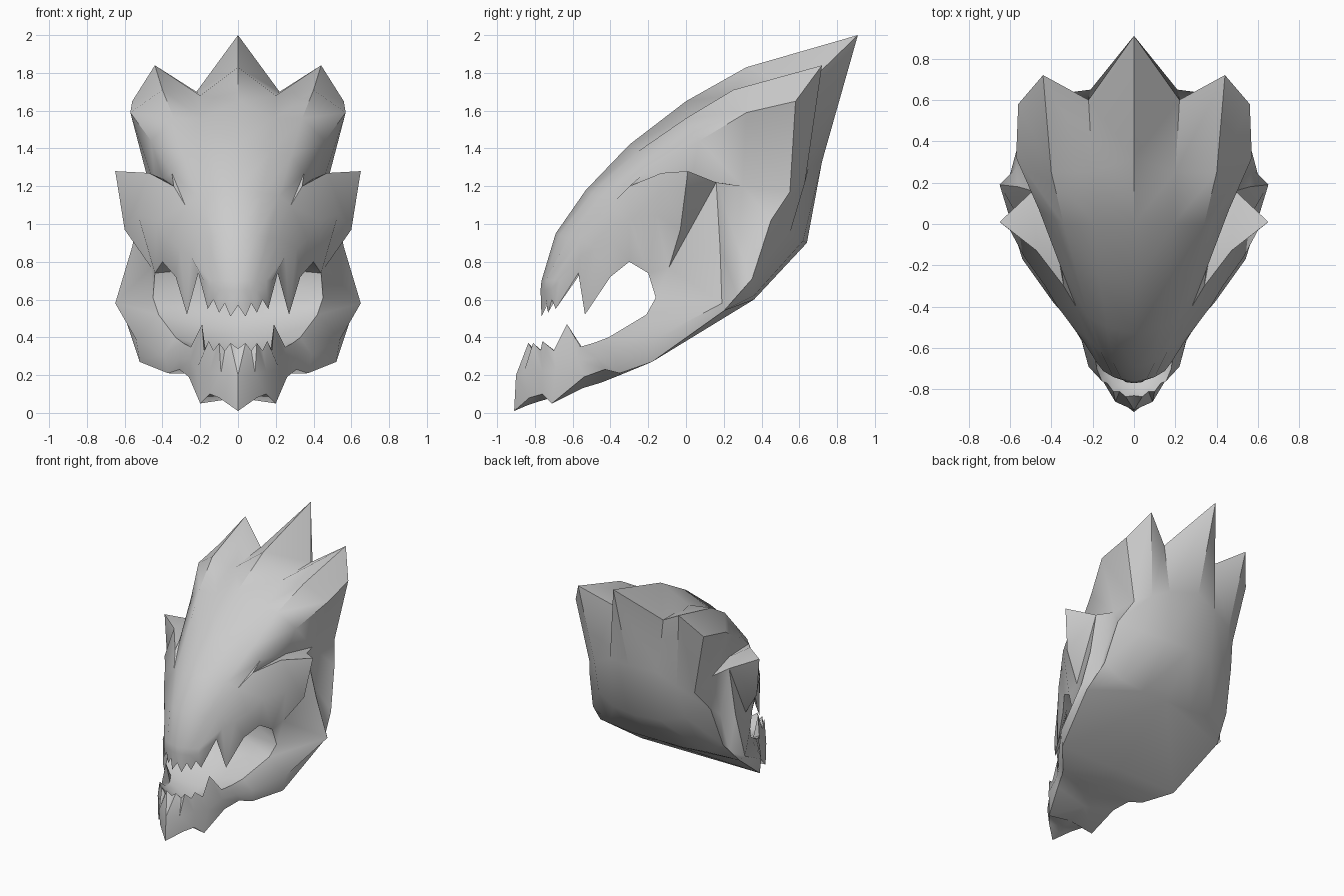
import bpy, bmesh

default_cube = bpy.data.objects.get("Cube")
if default_cube:
    bpy.data.objects.remove(default_cube, do_unlink=True)

# One plain bone-grey material
bone = bpy.data.materials.new("bone grey")
bone.use_nodes = True
bone_colour = (0.6, 0.6, 0.6, 1)
bone.diffuse_color = bone_colour
bone.node_tree.nodes["Principled BSDF"].inputs["Base Color"].default_value = bone_colour


def finish(name, mesh_builder, angle):
    """Turn a half-model bmesh into a mirrored object with shaded edges."""
    bmesh.ops.remove_doubles(mesh_builder, verts=mesh_builder.verts, dist=0.002)
    bmesh.ops.dissolve_degenerate(mesh_builder, edges=mesh_builder.edges, dist=0.001)
    bmesh.ops.recalc_face_normals(mesh_builder, faces=mesh_builder.faces)
    mesh = bpy.data.meshes.new(name)
    mesh_builder.to_mesh(mesh)
    mesh_builder.free()
    mesh.materials.append(bone)
    part = bpy.data.objects.new(name, mesh)
    bpy.context.collection.objects.link(part)
    mirror = part.modifiers.new("left and right", "MIRROR")
    mirror.use_clip = True
    bpy.ops.object.select_all(action="DESELECT")
    part.select_set(True)
    bpy.context.view_layer.objects.active = part
    bpy.ops.object.modifier_apply(modifier=mirror.name)
    bpy.ops.object.shade_smooth_by_angle(angle=angle)


def loft(mesh_builder, *rails):
    """Skin a sheet between rails of equal length; repeated points give triangles."""
    for first, second in zip(rails, rails[1:]):
        for index in range(len(first) - 1):
            corners = [first[index], first[index + 1], second[index + 1], second[index]]
            unique = list(dict.fromkeys(corners))
            if len(unique) > 2:
                mesh_builder.faces.new([mesh_builder.verts.new(co) for co in unique])


def gum_behind(teeth, height):
    """Level gum line a little inside a zigzag row of teeth."""
    return [(x * 0.88, y + 0.03, height) for x, y, z in teeth]


shell = bmesh.new()

# Crest: rails run from the snout back to the crown points
spine = [(0, -.765, .7), (0, -.69, .95), (0, -.53, 1.18), (0, -.3, 1.42),
         (0, 0, 1.65), (0, .32, 1.83), (0, .91, 2)]
valley = [(.06, -.75, .7), (.1, -.67, .94), (.13, -.5, 1.16), (.17, -.26, 1.38),
          (.19, 0, 1.56), (.2, .25, 1.68), (.22, .6, 1.7)]
ridge = [(.1, -.74, .7), (.16, -.62, .93), (.22, -.45, 1.15), (.28, -.22, 1.36),
         (.34, 0, 1.56), (.4, .25, 1.71), (.44, .72, 1.84)]
edge = [(.15, -.7, .7), (.22, -.56, .92), (.28, -.4, 1.1), (.35, -.22, 1.27),
        (.46, .07, 1.44), (.57, .32, 1.59), (.56, .58, 1.65)]
loft(shell, spine, valley, ridge, edge)

# Muzzle side and flared brow, down to an upper lip that dips into the fang
brow_start, brow_mid, brow_tip = (.34, -.3, 1.2), (.47, -.13, 1.27), (.65, .01, 1.28)
brow_top = [edge[0], edge[0], edge[1], edge[1], edge[2], brow_start, brow_mid, brow_tip]
brow_side = [(.15, -.71, .66), (.18, -.67, .7), (.25, -.56, .83), (.31, -.48, .87),
             (.37, -.4, .92), (.43, -.3, 1.02), (.53, -.16, 1.05), (.6, -.03, .97)]
upper_lip = [(.13, -.71, .6), (.16, -.69, .55), (.21, -.57, .74), (.27, -.535, .52),
             (.33, -.4, .72), (.4, -.3, .8), (.44, -.2, .74), (.46, -.09, .77)]
loft(shell, brow_top, brow_side, upper_lip)

# Blunt snout front with its row of small teeth
snout_lip = [(0, -.76, .57), (.04, -.765, .51), (.07, -.74, .58),
             (.1, -.73, .53), upper_lip[0]]
loft(shell, [spine[0], valley[0], ridge[0], ridge[0], edge[0]],
     [(0, -.77, .65), (.04, -.76, .65), (.07, -.75, .65), (.1, -.74, .65), brow_side[0]],
     snout_lip)

# Gums and roof of the mouth
snout_gum = gum_behind(snout_lip, .62)
upper_gum = [snout_gum[-1], (.14, -.65, .64), (.19, -.55, .75), (.24, -.47, .75),
             (.3, -.39, .76), (.37, -.29, .82), upper_lip[6]]
roof = [(0, -.7, .64), (0, -.65, .68), (0, -.55, .77), (0, -.47, .8),
        (0, -.4, .81), (0, -.28, .83), (0, -.06, .78)]
loft(shell, snout_lip, snout_gum, [roof[0]] * len(snout_lip))
loft(shell, upper_lip[:-1], upper_gum, roof)

# Hollow wall beneath the crest, and the back of the brow
brow_back = (.49, .16, 1.22)
wall_top = [brow_start, (.4, .03, 1.24), (.44, .3, 1.2), (.46, .55, 1.17)]
loft(shell, edge[3:], wall_top)
loft(shell, [edge[2], edge[3]], [brow_start, brow_start])
loft(shell, [brow_start, brow_mid, brow_tip], [brow_start, wall_top[1], brow_back])
loft(shell, [brow_tip, brow_side[-1], upper_lip[-1]], [brow_back] * 3)
loft(shell, [wall_top[1], wall_top[2]], [brow_back, brow_back])

# Cheek fin running from the brow down to the jaw corner
hinge = (.45, -.16, .61)
fin = [brow_back, (.56, .18, .88), (.65, .19, .58)]
fold = [wall_top[2], (.49, .27, .9), (.57, .27, .62)]
wall_back = [wall_top[3], (.53, .45, 1.02), (.57, .35, .71)]
loft(shell, [upper_lip[-1], upper_lip[-1], hinge], fin, fold, wall_back)
loft(shell, [upper_lip[-2], upper_lip[-1]], [hinge, hinge])

# Lower jaw: rails run from the chin to the cheek corner, with a spur in the base
jaw_side = [(0, -.9, .2), (.09, -.86, .21), (.15, -.76, .22), (.22, -.69, .23),
            (.25, -.57, .28), (.31, -.47, .29), (.39, -.38, .31), (.54, -.17, .39), fin[-1]]
jaw_base = [(0, -.91, .01), (.1, -.83, .08), (.15, -.76, .1), (.2, -.71, .05),
            (.26, -.54, .19), (.31, -.43, .23), (.37, -.35, .21), (.52, -.18, .27),
            (.61, .2, .54)]
keel = [(0, -.91, .01), (0, -.84, .04), (0, -.78, .06), (0, -.71, .08), (0, -.55, .13),
        (0, -.45, .16), (0, -.35, .2), (0, -.18, .27), (0, .36, .6)]
loft(shell, jaw_side, jaw_base, keel)

# Lower front teeth, then the lip rising into the tall lower fang
front_teeth = [(0, -.83, .34), (.04, -.835, .37), (.07, -.81, .33), (.1, -.81, .37),
               (.13, -.77, .33), (.155, -.76, .38), (.18, -.7, .33)]
chin, chin_side, hollow, spur_side = jaw_side[:4]
loft(shell, front_teeth,
     [chin, chin, chin_side, chin_side, hollow, hollow, spur_side])
jaw_lip = [front_teeth[-1], (.19, -.63, .47), (.25, -.56, .35), (.29, -.49, .37),
           (.33, -.41, .4), (.42, -.21, .52), hinge]
loft(shell, jaw_lip, jaw_side[3:5] + jaw_side[4:])

# Lower gums and mouth floor
front_gum = gum_behind(front_teeth, .31)
jaw_gum = [front_gum[-1], (.17, -.61, .32), (.21, -.54, .33)] + jaw_lip[3:]
floor = [(0, -.7, .25), (0, -.6, .24), (0, -.52, .25), (0, -.46, .27),
         (0, -.38, .3), (0, -.18, .42), (0, -.06, .58)]
loft(shell, front_teeth, front_gum, [floor[0]] * len(front_teeth))
loft(shell, jaw_lip, jaw_gum, floor)

# Throat at the back of the mouth
loft(shell, [roof[-1], upper_lip[-2]], [floor[-1], hinge])

# Back of the head, closing the crown points down to the nape
nape = [(0, .36, .6), (.22, .36, .6), (.42, .36, .62), wall_back[2]]
loft(shell, [spine[-1], valley[-1], ridge[-1], edge[-1]],
     [(0, .72, 1.33), (.21, .65, 1.3), (.36, .63, 1.22), wall_back[0]],
     [(0, .64, .9), (.2, .62, .91), (.38, .55, .95), wall_back[1]], nape)
loft(shell, nape, [keel[-1], jaw_base[-1], jaw_base[-1], jaw_base[-1]])
loft(shell, [wall_back[2], fold[2]], [jaw_base[-1], fin[2]])
finish("horned_skull", shell, 0.85)
